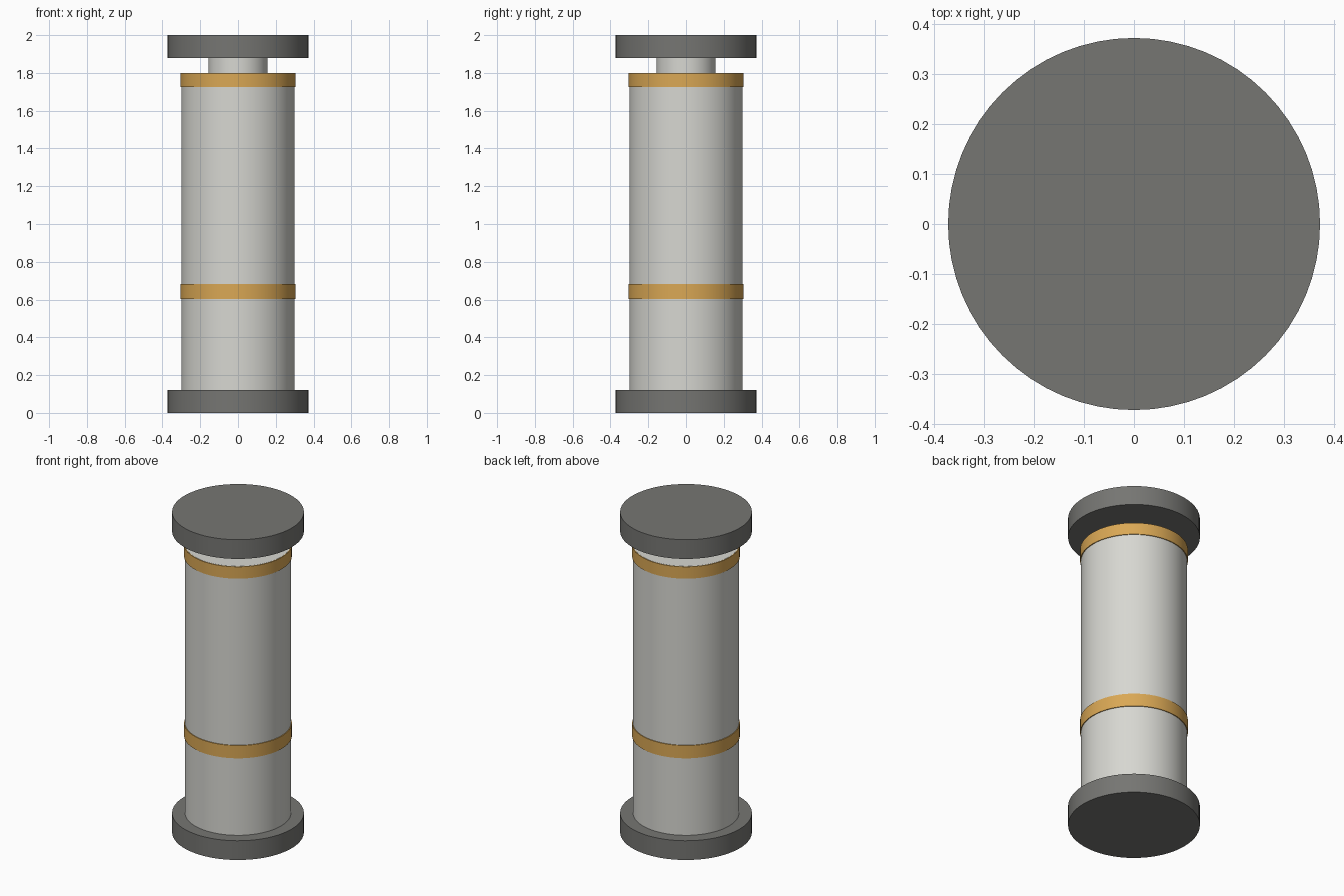
import bpy

# Remove the default cube
cube = bpy.data.objects.get("Cube")
if cube:
    bpy.data.objects.remove(cube, do_unlink=True)


def material(name, rgb):
    mat = bpy.data.materials.new(name)
    mat.use_nodes = True
    colour = (*rgb, 1.0)
    mat.diffuse_color = colour
    mat.node_tree.nodes["Principled BSDF"].inputs["Base Color"].default_value = colour
    return mat


pale_grey = material("pale grey", (0.68, 0.68, 0.64))
dark_grey = material("dark grey", (0.18, 0.18, 0.17))
gold = material("gold", (0.70, 0.39, 0.09))


def disc(name, radius, bottom, top, mat):
    """Upright cylinder between two heights, smooth around its side."""
    bpy.ops.mesh.primitive_cylinder_add(
        vertices=64, radius=radius, depth=top - bottom,
        location=(0, 0, (bottom + top) / 2))
    obj = bpy.context.object
    obj.name = name
    obj.data.materials.append(mat)
    bpy.ops.object.shade_smooth_by_angle()
    return obj


# End flanges
disc("base_flange", 0.373, 0, 0.12, dark_grey)
disc("top_flange", 0.373, 1.88, 2, dark_grey)

# Main column and the narrow neck under the top flange
disc("column", 0.30, 0.12, 1.80, pale_grey)
disc("neck", 0.157, 1.80, 1.88, pale_grey)

# Raised bands; the upper one sits just under the column's rim
disc("lower_band", 0.305, 0.603, 0.683, gold)
disc("upper_band", 0.305, 1.725, 1.799, gold)
